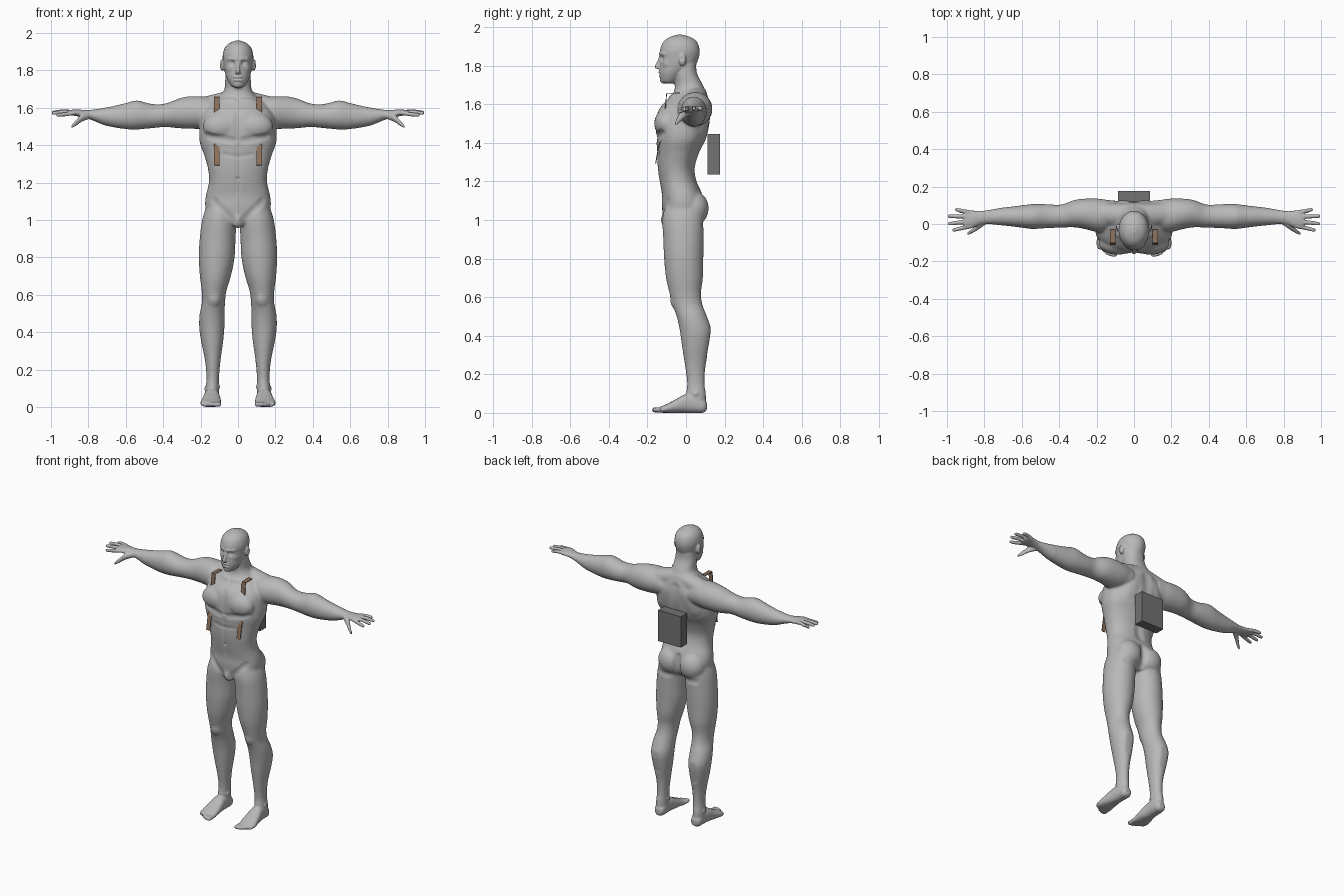
import bpy
import bmesh
import math
from mathutils import Vector, kdtree
from mathutils.geometry import intersect_point_line

default_cube = bpy.data.objects.get("Cube")
if default_cube:
    bpy.data.objects.remove(default_cube, do_unlink=True)


def make_material(name, colour):
    material = bpy.data.materials.new(name)
    material.use_nodes = True
    material.diffuse_color = (*colour, 1)
    shader = material.node_tree.nodes["Principled BSDF"]
    shader.inputs["Base Color"].default_value = (*colour, 1)
    shader.inputs["Roughness"].default_value = 0.6
    return material


skin_grey = make_material("skin grey", (.48, .48, .48))
pack_grey = make_material("dark pack grey", (.17, .17, .17))
strap_brown = make_material("strap brown", (.27, .17, .11))


def add_object(name, mesh, material):
    obj = bpy.data.objects.new(name, mesh)
    bpy.context.collection.objects.link(obj)
    mesh.materials.append(material)
    return obj


def spline(rows, steps=5):
    """Catmull-Rom interpolation through rows of numbers."""
    result = []
    last = len(rows) - 1
    for i in range(last):
        before, start = rows[max(i - 1, 0)], rows[i]
        end, after = rows[i + 1], rows[min(i + 2, last)]
        for k in range(steps):
            t = k / steps
            result.append([
                b + t / 2 * (c - a + t * (2 * a - 5 * b + 4 * c - d + t * (3 * (b - c) + d - a)))
                for a, b, c, d in zip(before, start, end, after)])
    return result + [list(rows[last])]


def loft(bm, rows, axis, side=1, power=1.0, sides=32):
    """Closed tube along an axis; row = position, centre a, centre b, radius a, radius b."""
    rings = []
    for position, a, b, radius_a, radius_b in spline(rows):
        ring = []
        for k in range(sides):
            angle = math.tau * k / sides
            c, s = math.cos(angle), math.sin(angle)
            point = [a + radius_a * math.copysign(abs(c) ** power, c),
                     b + radius_b * math.copysign(abs(s) ** power, s)]
            point.insert("xyz".index(axis), position)
            point[0] *= side
            ring.append(bm.verts.new(point))
        rings.append(ring)
    for low, high in zip(rings, rings[1:]):
        for k in range(sides):
            n = (k + 1) % sides
            bm.faces.new((low[k], low[n], high[n], high[k]))
    bm.faces.new(rings[0][::-1])
    bm.faces.new(rings[-1])


def ball(bm, centre, radii, side=1):
    made = bmesh.ops.create_uvsphere(bm, u_segments=24, v_segments=16, radius=1)["verts"]
    for vert in made:
        vert.co = [c + r * p for c, r, p in zip(centre, radii, vert.co)]
        vert.co.x *= side


bm = bmesh.new()

# Torso and neck
loft(bm, [(.975, 0, -.02, .06, .07), (1, 0, -.015, .15, .1), (1.07, 0, -.015, .175, .11),
          (1.13, 0, -.02, .172, .105), (1.2, 0, -.04, .156, .097), (1.27, 0, -.05, .16, .097),
          (1.35, 0, -.04, .182, .11), (1.42, 0, -.025, .206, .13), (1.5, 0, -.017, .205, .14),
          (1.57, 0, -.008, .19, .135), (1.62, 0, .01, .15, .11), (1.66, 0, .02, .1, .085),
          (1.7, 0, .015, .073, .072), (1.76, 0, -.003, .068, .06), (1.81, 0, -.005, .064, .058)],
     "z", power=.88)
ball(bm, (0, -.095, 1), (.036, .036, .045))

# Head
loft(bm, [(1.708, 0, -.09, .024, .026), (1.72, 0, -.086, .04, .043), (1.76, 0, -.07, .061, .068),
          (1.8, 0, -.045, .073, .092), (1.84, 0, -.035, .079, .101), (1.88, 0, -.032, .082, .103),
          (1.92, 0, -.03, .071, .089), (1.945, 0, -.031, .048, .06), (1.96, 0, -.032, .012, .016)], "z")
loft(bm, [(1.85, 0, -.13, .008, .008), (1.815, 0, -.142, .009, .011),
          (1.795, 0, -.15, .012, .014), (1.783, 0, -.145, .01, .01)], "z")

for side in (1, -1):
    ball(bm, (.083, -.018, 1.83), (.014, .019, .032), side)

    # Chest, shoulder slope and buttock masses
    ball(bm, (.088, -.105, 1.5), (.1, .06, .075), side)
    loft(bm, [(0, .05, 1.645, .06, .06), (.1, .05, 1.628, .06, .052), (.2, .055, 1.6, .06, .055)],
         "x", side)
    ball(bm, (.078, .04, 1.06), (.088, .078, .09), side)

    # Arm and palm
    loft(bm, [(.1, .05, 1.58, .07, .07), (.18, .045, 1.575, .09, .086), (.26, .054, 1.575, .082, .087),
              (.32, .055, 1.57, .073, .079), (.39, .042, 1.56, .062, .063), (.46, .042, 1.556, .064, .065),
              (.54, .04, 1.562, .067, .078), (.6, .04, 1.556, .06, .07), (.7, .04, 1.553, .048, .05),
              (.78, .037, 1.562, .037, .028), (.82, .033, 1.568, .036, .021),
              (.86, .026, 1.573, .046, .018), (.9, .026, 1.575, .046, .014), (.91, .026, 1.575, .042, .01)],
         "x", side)

    # Fingers: knuckle y, tip x, tip y, tip z
    for knuckle, tip_x, tip_y, tip_z in ((-.012, .972, -.032, 1.562), (.014, .995, .002, 1.572),
                                         (.039, .996, .042, 1.576), (.062, .957, .076, 1.576)):
        loft(bm, [(.87, knuckle, 1.574, .012, .012),
                  ((.87 + tip_x) / 2, (knuckle + tip_y) / 2, tip_z + .004, .0115, .0115),
                  (tip_x - .01, tip_y, tip_z, .01, .01), (tip_x, tip_y, tip_z, .006, .006)],
             "x", side, sides=12)
    # Thumb
    loft(bm, [(.79, .02, 1.56, .02, .018), (.835, -.014, 1.545, .018, .02),
              (.87, -.04, 1.516, .012, .015), (.892, -.053, 1.497, .007, .008)], "x", side, sides=14)

    # Leg
    loft(bm, [(1.07, .09, -.012, .08, .1), (1, .1, -.015, .092, .108), (.9, .109, -.013, .096, .105),
              (.8, .114, -.012, .096, .102), (.7, .121, -.008, .083, .096), (.62, .128, -.004, .066, .082),
              (.56, .131, .008, .062, .078), (.5, .138, .03, .067, .079), (.43, .14, .049, .068, .082),
              (.35, .138, .05, .059, .072), (.25, .135, .048, .042, .055), (.16, .135, .051, .034, .046),
              (.09, .138, .052, .036, .051), (.03, .138, .055, .036, .048)], "z", side)

    # Foot and toes
    loft(bm, [(.108, .136, .035, .02, .02), (.09, .137, .037, .034, .036), (.05, .138, .046, .038, .046),
              (0, .14, .049, .042, .049), (-.05, .142, .036, .05, .036), (-.1, .146, .023, .055, .023),
              (-.135, .146, .016, .048, .015)], "y", side, power=.85)
    for k in range(5):
        x = .106 + .02 * k - .0008 * k * k
        radius = .0165 if k == 0 else .0115
        tip = -.175 + .0028 * k * k
        loft(bm, [(-.1, x, .018, radius, .014), (tip + .03, x, .015, radius, .014),
                  (tip + .008, x, .016, radius, .013), (tip, x, .015, radius * .6, .007)],
             "y", side, sides=12)

bmesh.ops.recalc_face_normals(bm, faces=bm.faces)
raw_mesh = bpy.data.meshes.new("body_masses")
bm.to_mesh(raw_mesh)
bm.free()

# Fuse the masses into one skin
body = add_object("body", raw_mesh, skin_grey)
remesh = body.modifiers.new("fuse", "REMESH")
remesh.mode = "VOXEL"
remesh.voxel_size = .005
graph = bpy.context.evaluated_depsgraph_get()
skin = bpy.data.meshes.new_from_object(body.evaluated_get(graph))
body.modifiers.clear()
body.data = skin

bm = bmesh.new()
bm.from_mesh(skin)


def smooth(verts, times):
    for _ in range(times):
        bmesh.ops.smooth_vert(bm, verts=verts, factor=.5,
                              use_axis_x=True, use_axis_y=True, use_axis_z=True)


smooth([v for v in bm.verts if abs(v.co.x) < .7 and .12 < v.co.z < 1.71], 16)
smooth(bm.verts[:], 2)
bm.normal_update()
bm.verts.ensure_lookup_table()
tree = kdtree.KDTree(len(bm.verts))
for vert in bm.verts:
    tree.insert(vert.co, vert.index)
tree.balance()


def stroke(start, end, radius, height):
    """Raise or sink the skin along a line, on both sides of the body."""
    for side in ((1, -1) if start[0] or end[0] else (1,)):
        a, b = Vector(start), Vector(end)
        a.x *= side
        b.x *= side
        # A centre line blends into its own mirror image
        for co, index, _ in tree.find_range((a + b) / 2, (a - b).length / 2 + radius):
            t = intersect_point_line(co, a, b)[1] if a != b else 0
            gap = (co - a.lerp(b, min(max(t, 0), 1))).length / radius
            if gap < 1:
                vert = bm.verts[index]
                vert.co += vert.normal * height * (1 - gap * gap) ** 2


def dab(point, radius, height):
    stroke(point, point, radius, height)


# Torso muscle lines
stroke((0, .12, 1.6), (0, .05, 1.2), .045, -.009)
stroke((0, -.15, 1.58), (0, -.165, 1.44), .03, -.007)
stroke((0, -.155, 1.42), (0, -.14, 1.15), .025, -.004)
stroke((.03, -.16, 1.425), (.16, -.13, 1.45), .03, -.007)
stroke((.01, -.15, 1.34), (.07, -.14, 1.35), .02, -.003)
stroke((.13, -.1, 1.1), (.03, -.12, 1), .03, -.005)
stroke((.02, -.08, 1.64), (.17, -.05, 1.655), .022, .005)
stroke((.09, .125, 1.56), (.13, .11, 1.46), .06, .007)
stroke((0, .1, 1.12), (0, .08, .98), .035, -.014)
stroke((.03, .1, .97), (.13, .085, .98), .03, -.005)
dab((0, -.145, 1.22), .016, -.006)

# Knee, calf and ankle
dab((.125, -.07, .57), .045, .007)
stroke((.14, .13, .42), (.14, .11, .32), .03, -.004)
dab((.172, .05, .1), .022, .006)
dab((.102, .04, .11), .022, .006)

# Face
dab((.032, -.128, 1.838), .023, -.011)
dab((.032, -.118, 1.837), .014, .005)
stroke((.012, -.134, 1.859), (.05, -.112, 1.861), .015, .005)
dab((.013, -.142, 1.787), .012, .005)
dab((.052, -.105, 1.81), .025, .004)
stroke((-.018, -.135, 1.764), (.018, -.135, 1.764), .012, .003)
stroke((-.016, -.133, 1.748), (.016, -.133, 1.748), .011, .003)
stroke((-.022, -.135, 1.756), (.022, -.135, 1.756), .008, -.003)
dab((0, -.125, 1.722), .026, .005)
dab((.096, -.022, 1.835), .014, -.005)

bm.to_mesh(skin)
bm.free()
skin.shade_smooth()
bpy.data.meshes.remove(raw_mesh)

# Back pack
bpy.ops.mesh.primitive_cube_add(size=1, location=(0, .145, 1.34))
pack = bpy.context.object
pack.name = "back_pack"
pack.scale = (.17, .065, .21)
pack.data.materials.append(pack_grey)

# Strap plates on the chest and the waist
strap_paths = {"upper": ((-.03, 1.657), (-.1, 1.657), (-.108, 1.575)),
               "lower": ((-.132, 1.405), (-.141, 1.385), (-.157, 1.293))}
for level, path in strap_paths.items():
    for label, centre in (("left", .114), ("right", -.114)):
        bm = bmesh.new()
        pairs = [[bm.verts.new((centre + w, y, z)) for w in (-.014, .014)] for y, z in path]
        for (a, b), (c, d) in zip(pairs, pairs[1:]):
            bm.faces.new((a, b, d, c))
        mesh = bpy.data.meshes.new(f"{level}_strap")
        bm.to_mesh(mesh)
        bm.free()
        strap = add_object(f"{level}_strap_{label}", mesh, strap_brown)
        plate = strap.modifiers.new("thickness", "SOLIDIFY")
        plate.thickness = .005
        plate.offset = 0
